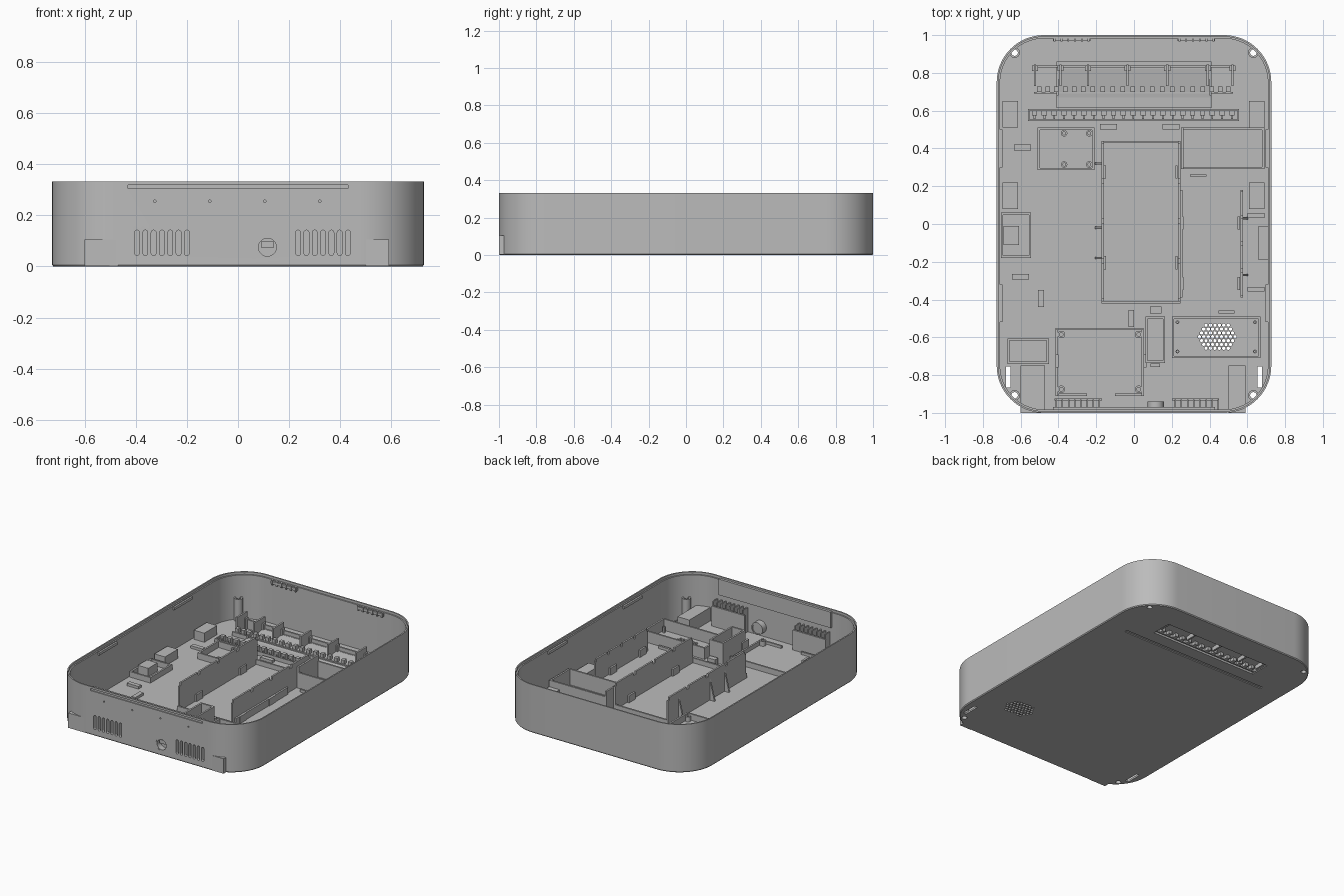
import bpy, bmesh, math
from mathutils import Vector

if "Cube" in bpy.data.objects:
    bpy.data.objects.remove(bpy.data.objects["Cube"])

grey = bpy.data.materials.new("plastic_grey")
grey.diffuse_color = (0.5, 0.5, 0.5, 1)
grey.use_nodes = True
grey.node_tree.nodes["Principled BSDF"].inputs["Base Color"].default_value = grey.diffuse_color
HX, HY, R, H, FLOOR = 0.727, 1.0, 0.25, 0.333, 0.012


def finish(name, bm, smooth=False):
    bmesh.ops.recalc_face_normals(bm, faces=bm.faces)
    me = bpy.data.meshes.new(name)
    bm.to_mesh(me)
    bm.free()
    ob = bpy.data.objects.new(name, me)
    bpy.context.collection.objects.link(ob)
    me.materials.append(grey)
    if smooth:
        shade(ob)
    return ob


def shade(ob):
    bpy.ops.object.select_all(action='DESELECT')
    ob.select_set(True)
    bpy.context.view_layer.objects.active = ob
    bpy.ops.object.shade_smooth_by_angle(angle=math.radians(30))


def prism(bm, pts, axis, a, b):
    """Extrude a 2D outline along an axis from a to b."""
    put = {'x': lambda p, t: (t, p[0], p[1]), 'y': lambda p, t: (p[0], t, p[1]),
           'z': lambda p, t: (p[0], p[1], t)}[axis]
    r0 = [bm.verts.new(put(p, a)) for p in pts]
    r1 = [bm.verts.new(put(p, b)) for p in pts]
    bm.faces.new(r0)
    bm.faces.new(r1[::-1])
    n = len(pts)
    for i in range(n):
        bm.faces.new((r0[i], r1[i], r1[(i + 1) % n], r0[(i + 1) % n]))


def box(bm, x0, x1, y0, y1, z1, z0=0.006):
    prism(bm, [(x0, y0), (x1, y0), (x1, y1), (x0, y1)], 'z', z0, z1)


def frame(bm, x0, x1, y0, y1, z1, t=0.012):
    box(bm, x0, x1, y0, y0 + t, z1)
    box(bm, x0, x1, y1 - t, y1, z1)
    box(bm, x0, x0 + t, y0 + t, y1 - t, z1)
    box(bm, x1 - t, x1, y0 + t, y1 - t, z1)


def circle(x, y, r, n):
    return [(x + r * math.cos(math.tau * (i + .5) / n), y + r * math.sin(math.tau * (i + .5) / n))
            for i in range(n)]


def tube(bm, x, y, r, ri, axis, a, b, n=24):
    put = (lambda p, t: (p[0], t, p[1])) if axis == 'y' else (lambda p, t: (p[0], p[1], t))
    rings = [[bm.verts.new(put(p, t)) for p in circle(x, y, q, n)]
             for q, t in ((r, a), (r, b), (ri, b), (ri, a))]
    for k in range(4):
        for i in range(n):
            j = (i + 1) % n
            bm.faces.new((rings[k][i], rings[k][j], rings[(k + 1) % 4][j], rings[(k + 1) % 4][i]))


def capsule(x, z0, z1, r, n=8):
    top = [(x + r * math.cos(math.pi * i / n), z1 - r + r * math.sin(math.pi * i / n)) for i in range(n + 1)]
    low = [(x - r * math.cos(math.pi * i / n), z0 + r - r * math.sin(math.pi * i / n)) for i in range(n + 1)]
    return top + low


# Shell: rounded rectangle rings swept through an open tray profile
bm = bmesh.new()
rings = []
for inset, z in ((.005, 0), (0, .006), (0, H), (.009, H), (.009, .316), (.018, .316), (.018, FLOOR)):
    ring = []
    for sx, sy, a0 in ((1, 1, 0), (-1, 1, 90), (-1, -1, 180), (1, -1, 270)):
        for k in range(17):
            a = math.radians(a0 + 90 * k / 16)
            ring.append(bm.verts.new((sx * (HX - R) + (R - inset) * math.cos(a),
                                      sy * (HY - R) + (R - inset) * math.sin(a), z)))
    rings.append(ring)
for r0, r1 in zip(rings, rings[1:]):
    for i in range(len(r0)):
        j = (i + 1) % len(r0)
        bm.faces.new((r0[i], r0[j], r1[j], r1[i]))
bm.faces.new(rings[0][::-1])
bm.faces.new(rings[-1])
shell = finish("tray_shell", bm)

# Openings in the shell
VENTS = [x0 + i * .0325 for x0 in (-.395, .235) for i in range(7)]
BOSSES = [(sx * .632, sy * .907) for sx in (-1, 1) for sy in (-1, 1)]
TEETH = [-.527 + i * .0523 for i in range(21)]
bm = bmesh.new()
for x in VENTS:
    prism(bm, capsule(x, .043, .142, .0095), 'y', -1.05, -.96)
for x in (-.325, -.11, .105, .32):
    prism(bm, circle(x, .255, .005, 10), 'y', -1.05, -.9)
prism(bm, circle(.115, .075, .043, 32), 'y', -1.05, -.96)
box(bm, -.43, .43, -1.05, -.993, .319, .305)
for j in range(-3, 4):
    n = 9 - abs(j)
    for i in range(n):
        prism(bm, circle(.44 + (i - (n - 1) / 2) * .0235, -.597 + j * .0204, .0095, 6), 'z', -.05, .05)
for x, y in BOSSES:
    prism(bm, circle(x, y, .017, 16), 'z', -.05, .05)
for s in (-1, 1):
    x = s * .665
    box(bm, x - .012, x + .012, -.865, -.755, .05, -.05)
box(bm, -.405, .405, .68, .82, .05, -.05)
box(bm, -.56, .555, .57, .592, .006, -.05)
cutter = finish("opening_cutter", bm)
cutter.hide_render = True
mod = shell.modifiers.new("openings", 'BOOLEAN')
mod.operation, mod.solver, mod.object = 'DIFFERENCE', 'EXACT', cutter
bpy.context.view_layer.objects.active = shell
bpy.ops.object.modifier_apply(modifier=mod.name)
bpy.data.objects.remove(cutter)
shade(shell)

# Corner screw bosses
bm = bmesh.new()
for x, y in BOSSES:
    tube(bm, x, y, .028, .017, 'z', .006, .165)
finish("corner_bosses", bm, True)

# Front corner feet, poking out past the rounded corners
bm = bmesh.new()
box(bm, -.6, -.47, -1, -.75, .105, .002)
box(bm, .5, .59, -1, -.75, .105, .002)
finish("corner_feet", bm)

# Vent combs behind the front slots
bm = bmesh.new()
for x0 in (-.42, .2):
    box(bm, x0, x0 + .25, -.935, -.923, .15)
for x0 in (-.395, .235):
    for i in range(8):
        x = x0 + (i - .5) * .0325
        box(bm, x - .004, x + .004, -.985, -.93, .18)
finish("vent_combs", bm)

# Power socket: rim, cup and contact
bm = bmesh.new()
tube(bm, .115, .075, .043, .035, 'y', -.999, -.94, 32)
prism(bm, circle(.115, .075, .042, 32), 'y', -.96, -.945)
prism(bm, [(.09, .075), (.14, .075), (.14, .1), (.09, .1)], 'y', -.985, -.955)
finish("power_socket", bm, True)

# Upper inner front plate and rim catches
bm = bmesh.new()
box(bm, -.43, .43, -.985, -.968, .325, .215)
for x in (-.33, .33):
    box(bm, x - .1, x + .1, .97, .985, .31, .292)
    for i in range(6):
        box(bm, x - .095 + i * .036, x - .085 + i * .036, .965, .985, .318, .285)
for s in (-1, 1):
    for y in (-.42, .4):
        box(bm, s * .705 - .008, s * .705 + .008, y - .1, y + .1, .31, .292)
finish("rim_catches", bm)

# Battery bay walls with triangular gussets
bm = bmesh.new()
frame(bm, -.172, .245, -.42, .44, .045)
for x, y0, y1, top in ((-.172, -.41, .44, .2), (.233, -.41, .44, .19), (.565, -.39, .18, .17)):
    box(bm, x, x + .012, y0, y1, top - .02)
    n = 4
    for i in range(n):
        a, w = y0 + (y1 - y0) * i / n, (y1 - y0) / n
        box(bm, x, x + .012, a + w * .06, a + w * .94, top, top - .021)
for y in (.32, -.02, -.18):
    prism(bm, [(-.168, .01), (-.208, .01), (-.168, .17)], 'y', y - .006, y + .006)
for y in (.03, -.27):
    prism(bm, [(.57, .01), (.605, .01), (.57, .14)], 'y', y - .006, y + .006)
for x in (-.155, .225, .255, .555):
    for y in (-.28, .04) if x > .25 else (-.17, .31):
        box(bm, x - .006, x + .006, y - .07, y + .0, .06)
box(bm, .245, .257, -.39, .18, .06)
finish("battery_bay", bm)

# Open component trays
bm = bmesh.new()
for x0, x1, y0, y1, z in ((.25, .69, .29, .51, .12), (-.51, -.21, .285, .51, .055), (.2, .67, -.71, -.49, .09),
                          (-.67, -.45, -.74, -.605, .06), (.06, .165, -.735, -.49, .16),
                          (-.705, -.545, -.18, .06, .05)):
    frame(bm, x0, x1, y0, y1, z)
box(bm, .25, .262, .29, .51, .16)
box(bm, -.415, .05, -.562, -.55, .05)
box(bm, -.415, -.403, -.91, -.56, .04)
box(bm, .04, .052, -.91, -.56, .04)
box(bm, -.4, -.25, -.91, -.898, .03)
box(bm, -.1, .04, -.91, -.898, .03)
box(bm, -.415, -.4, -.76, -.69, .09)
box(bm, .05, .065, -.76, -.69, .09)
finish("component_trays", bm)

# Screw standoffs inside the trays
bm = bmesh.new()
for x in (-.385, .025):
    for y in (-.875, -.585):
        tube(bm, x, y, .02, .01, 'z', .006, .045, 16)
for x in (-.37, -.237):
    for y in (.315, .48):
        tube(bm, x, y, .017, .008, 'z', .006, .045, 16)
for x in (.23, .64):
    for y in (-.675, -.52):
        tube(bm, x, y, .01, .004, 'z', .006, .05, 12)
finish("standoffs", bm, True)

# Small blocks on the floor: x, y, width, depth, top
bm = bmesh.new()
for x, y, w, d, z in ((-.655, .58, .08, .14, .075), (-.655, .15, .08, .14, .075), (.65, .58, .08, .14, .075),
                      (.65, .15, .08, .14, .075), (-.59, .405, .09, .03, .03), (-.6, -.28, .09, .03, .03),
                      (-.492, -.395, .03, .09, .03), (-.015, -.5, .03, .09, .03), (.645, .045, .09, .025, .03),
                      (.645, -.345, .09, .025, .03), (-.135, .515, .09, .03, .03), (.195, .515, .09, .03, .03),
                      (.685, -.1, .05, .18, .05), (.34, .257, .085, .012, .03), (.49, -.465, .085, .015, .03),
                      (.115, -.455, .06, .035, .06), (.112, -.748, .05, .02, .08), (-.65, -.06, .08, .1, .07)):
    box(bm, x - w / 2, x + w / 2, y - d / 2, y + d / 2, z)
finish("floor_blocks", bm)

# Raised hood over the underside recess
bm = bmesh.new()
box(bm, -.41, .41, .615, .68, .03)
box(bm, -.41, .41, .82, .86, .05)
box(bm, -.41, -.4, .68, .82, .05)
box(bm, .4, .41, .68, .82, .05)
prism(bm, [(.67, .022), (.83, .042), (.83, .05), (.67, .03)], 'x', -.41, .41)
finish("recess_hood", bm)

# Rear terminal rack: back rail, dividers and teeth
bm = bmesh.new()
box(bm, -.53, .525, .828, .84, .075)
box(bm, -.53, .525, .69, .7, .04)
posts = (-.53, -.395, -.25, -.04, .17, .385, .515)
for x in posts:
    box(bm, x, x + .012, .73, .845, .125)
    box(bm, x - .01, x + .022, .81, .84, .09)
for a, b in zip(posts, posts[1:]):
    n = round((b - a) / .05)
    for i in range(n):
        x = a + .006 + (b - a) * (i + .5) / n
        box(bm, x - .012, x + .012, .7, .728, .065)
finish("terminal_rack", bm)

# Toothed strip above the long underside slit
bm = bmesh.new()
frame(bm, -.56, .555, .545, .61, .04, .008)
for x in TEETH:
    box(bm, x - .014, x + .014, .575, .6, .055, .01)
    box(bm, x - .005, x + .005, .555, .576, .04, .01)
finish("toothed_strip", bm)
